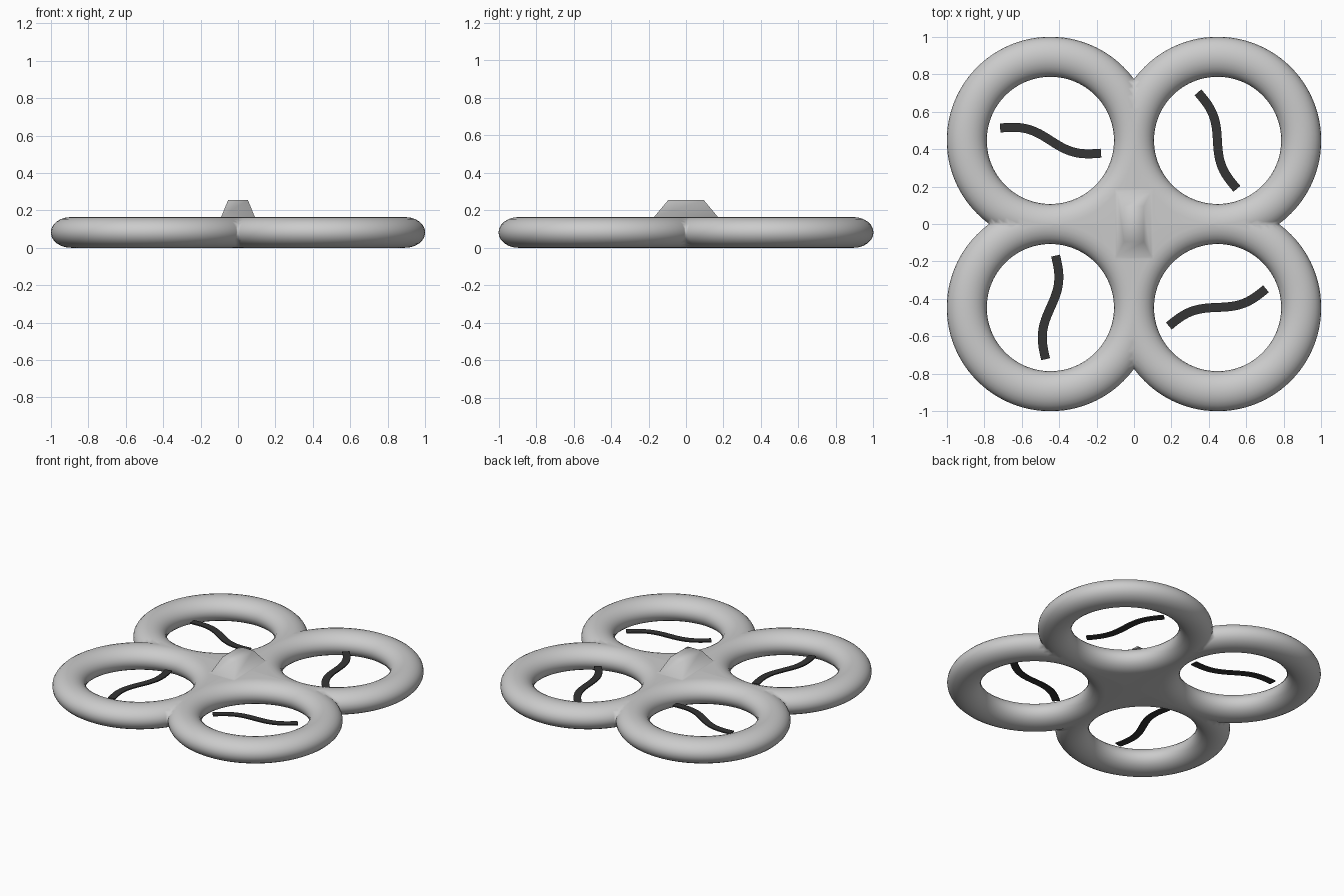
import bpy, bmesh, math

if "Cube" in bpy.data.objects:
    bpy.data.objects.remove(bpy.data.objects["Cube"])

R, A, H = 0.447, 0.107, 0.082   # ring radius, tube half width, half height
C = 0.446                       # ring centre offset
ARC, SEC = 96, 24


def material(name, v):
    m = bpy.data.materials.new(name)
    m.diffuse_color = (v, v, v, 1)
    m.use_nodes = True
    m.node_tree.nodes["Principled BSDF"].inputs["Base Color"].default_value = m.diffuse_color
    return m


grey = material("light grey", 0.6)
dark = material("charcoal", 0.035)


def make(name, bm, mat, smooth=True):
    bmesh.ops.recalc_face_normals(bm, faces=bm.faces)
    me = bpy.data.meshes.new(name)
    bm.to_mesh(me)
    bm.free()
    me.materials.append(mat)
    for p in me.polygons:
        p.use_smooth = smooth
    ob = bpy.data.objects.new(name, me)
    bpy.context.collection.objects.link(ob)
    return ob


# Guard frame: one quadrant ring with a flat web to the middle, mirrored twice
bm = bmesh.new()
rings = []
for i in range(ARC):
    a = 2 * math.pi * i / ARC
    ring = []
    for j in range(SEC):
        t = 2 * math.pi * j / SEC
        r = R + A * math.cos(t)
        ring.append(bm.verts.new((R + r * math.cos(a), R + r * math.sin(a), H + H * math.sin(t))))
    rings.append(ring)
top_mid = bm.verts.new((0, 0, 2 * H))
low_mid = bm.verts.new((0, 0, 0))
q = SEC // 4
for i in range(ARC):
    p, n = rings[i], rings[(i + 1) % ARC]
    inner = ARC // 2 <= i < ARC * 3 // 4
    for j in range(SEC):
        k = (j + 1) % SEC
        if inner and (j < q or j >= 3 * q):
            continue
        bm.faces.new((p[j], n[j], n[k], p[k]))
    if inner:
        bm.faces.new((p[q], n[q], top_mid))
        bm.faces.new((p[3 * q], n[3 * q], low_mid))
for axis in ((1, 0, 0), (0, 1, 0)):
    bmesh.ops.bisect_plane(bm, geom=bm.verts[:] + bm.edges[:] + bm.faces[:], dist=1e-5,
                           plane_co=(0, 0, 0), plane_no=axis, clear_inner=True)
loose = [v for v in bm.verts if not v.link_faces]
bmesh.ops.delete(bm, geom=loose, context='VERTS')
frame = make("guard_frame", bm, grey)
mir = frame.modifiers.new("mirror", 'MIRROR')
mir.use_axis = (True, True, False)
mir.merge_threshold = 0.0005

# Raised housing in the middle, with a thin skirt for a soft blend
bm = bmesh.new()
loops = []
for x, y, z in ((0.105, 0.19, 0.1635), (0.09, 0.17, 0.165), (0.053, 0.095, 0.255)):
    loops.append([bm.verts.new((sx * x, sy * y, z)) for sx, sy in ((-1, -1), (1, -1), (1, 1), (-1, 1))])
for lo, hi in zip(loops, loops[1:]):
    for i in range(4):
        k = (i + 1) % 4
        bm.faces.new((lo[i], lo[k], hi[k], hi[i]))
bm.faces.new(loops[-1])
make("centre_housing", bm, grey)

# Propellers: S-shaped flat ribbons, one per ring
LEN, WID, AMP, N = 0.278, 0.024, 0.03, 24
for name, sx, sy, deg in (("back_left", -1, 1, -14), ("back_right", 1, 1, -68),
                          ("front_left", -1, -1, -95.5), ("front_right", 1, -1, 21)):
    bm = bmesh.new()
    prev = None
    for i in range(N + 1):
        u = 2 * i / N - 1
        slope = -AMP * math.pi / LEN * math.cos(math.pi * u)
        s = math.hypot(1, slope)
        x, y = u * LEN, -AMP * math.sin(math.pi * u)
        nx, ny = -slope / s * WID, WID / s
        cur = [bm.verts.new((x + d * nx, y + d * ny, h))
               for d, h in ((-1, -0.004), (1, -0.004), (1, 0.004), (-1, 0.004))]
        if prev:
            for j in range(4):
                k = (j + 1) % 4
                bm.faces.new((prev[j], prev[k], cur[k], cur[j]))
        else:
            bm.faces.new(cur)
        prev = cur
    bm.faces.new(prev)
    blade = make(name + "_propeller", bm, dark, False)
    blade.location = (sx * C, sy * C, 0.09)
    blade.rotation_euler.z = math.radians(deg)
